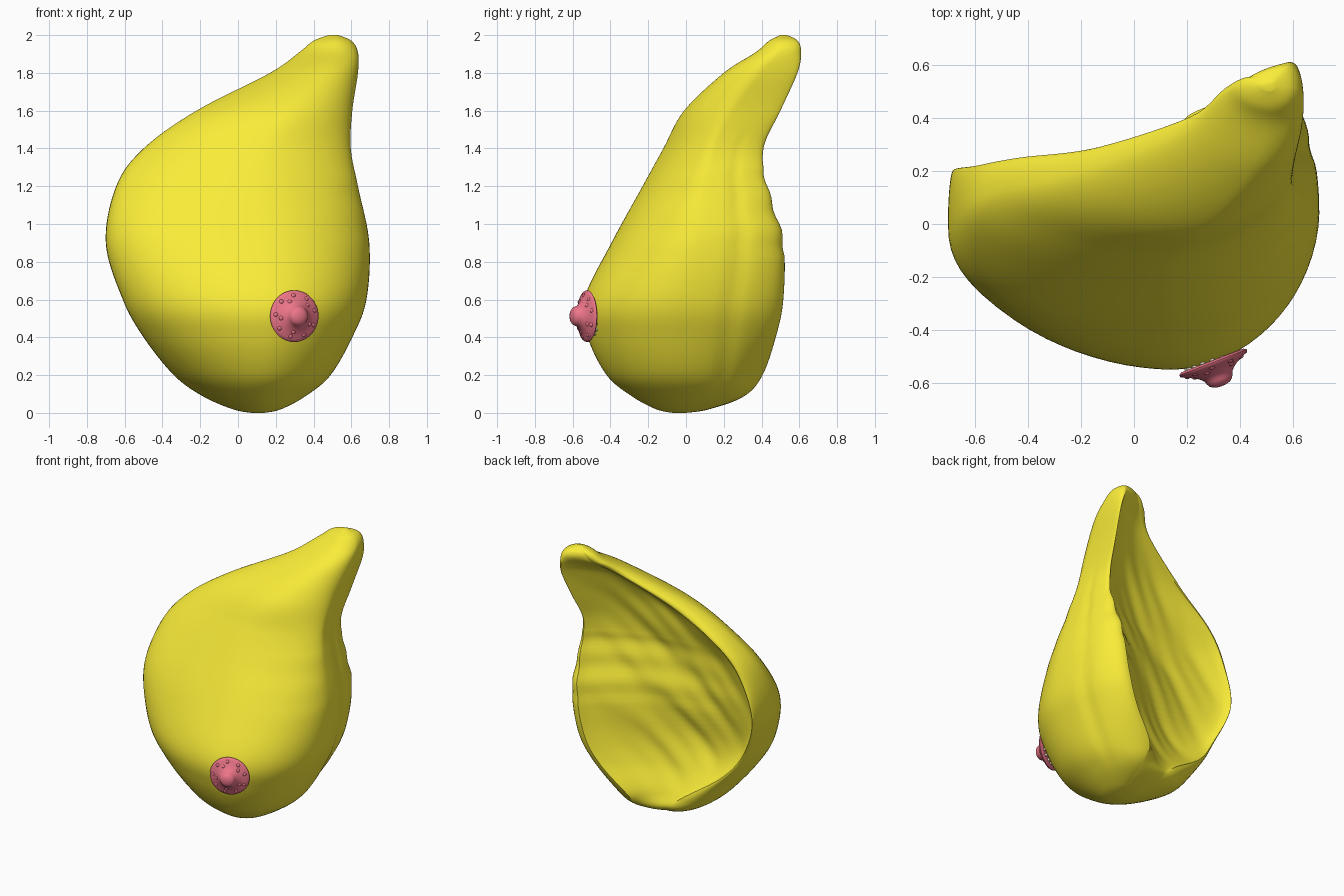
import bpy, bmesh
from math import sin, cos, pi, exp, radians
from mathutils import Matrix, Vector

if "Cube" in bpy.data.objects:
    bpy.data.objects.remove(bpy.data.objects["Cube"])


def material(name, rgb):
    m = bpy.data.materials.new(name)
    m.diffuse_color = (*rgb, 1)
    m.use_nodes = True
    m.node_tree.nodes["Principled BSDF"].inputs["Base Color"].default_value = m.diffuse_color
    return m


def finish(bm, name, mat, angle=50):
    bmesh.ops.recalc_face_normals(bm, faces=bm.faces)
    me = bpy.data.meshes.new(name)
    bm.to_mesh(me)
    bm.free()
    ob = bpy.data.objects.new(name, me)
    bpy.context.collection.objects.link(ob)
    me.materials.append(mat)
    bpy.ops.object.select_all(action='DESELECT')
    ob.select_set(True)
    bpy.context.view_layer.objects.active = ob
    bpy.ops.object.shade_smooth_by_angle(angle=radians(angle))
    return ob


def skin(bm, loops):
    # bridge successive closed loops and cap both ends with fans
    rings = [[bm.verts.new(p) for p in lp] for lp in loops]
    n = len(rings[0])
    for a, b in zip(rings, rings[1:]):
        for i in range(n):
            j = (i + 1) % n
            bm.faces.new((a[i], a[j], b[j], b[i]))
    for ring in (rings[0], rings[-1]):
        c = bm.verts.new(sum((v.co for v in ring), Vector()) / n)
        for i in range(n):
            bm.faces.new((ring[i], ring[(i + 1) % n], c))


yellow = material("fat_yellow", (0.95, 0.84, 0.04))
pink = material("areola_pink", (0.84, 0.18, 0.25))
cream = material("duct_cream", (0.72, 0.68, 0.52))

# Slices: z, left x, right x, front y, left rim x y, right rim x y, hollow depth
ROWS = [
    (0.00, .07, .14, -.07, .10, .00, .12, .00, 0),
    (0.02, -.03, .23, -.16, .05, .11, .16, .12, -.01),
    (0.09, -.19, .36, -.29, -.02, .26, .18, .31, -.01),
    (0.20, -.34, .49, -.42, -.14, .26, .20, .405, .06),
    (0.40, -.50, .605, -.52, -.42, .18, .37, .475, .15),
    (0.60, -.61, .68, -.54, -.57, .14, .47, .515, .19),
    (0.90, -.70, .695, -.395, -.68, .20, .53, .515, .20),
    (1.20, -.645, .635, -.23, -.59, .22, .555, .43, .17),
    (1.40, -.50, .597, -.12, -.43, .25, .55, .41, .13),
    (1.60, -.22, .605, -.01, -.12, .29, .58, .50, .11),
    (1.80, .17, .635, .20, .24, .41, .605, .59, .06),
    (1.91, .325, .635, .37, .40, .53, .585, .61, 0),
    (1.97, .40, .60, .44, .45, .555, .565, .59, -.01),
    (2.00, .48, .53, .50, .49, .53, .52, .535, 0),
]


def row_at(t):
    # smooth interpolation between slice rows
    i = min(int(t), len(ROWS) - 2)
    f = t - i
    p = [ROWS[max(0, min(len(ROWS) - 1, i + k))] for k in (-1, 0, 1, 2)]
    return [b + .5 * f * (c - a + f * (2*a - 5*b + 4*c - d + f * (3*(b - c) + d - a)))
            for a, b, c, d in zip(*p)]


def slice_loop(t):
    z, xl, xr, yf, lx, ly, rx, ry, sag = row_at(t)
    if .85 < z < 1.3:
        ry += .007 * sin(34 * z)          # ragged inner edge
    xf = xl + .58 * (xr - xl)
    wl, wr = yf + .65 * (ly - yf), yf + .5 * (ry - yf)
    pts = []
    for i in range(10):                   # left rim to widest left
        a = pi / 2 * (1 - i / 10)
        pts.append((xl + (lx - xl) * (1 - cos(a)), wl + (ly - wl) * sin(a), z))
    e_left = 1.1 - .28 * exp(-((z - 1) / .3) ** 2)
    e_right = 1.04 + .2 * exp(-((z - 1.4) / .35) ** 2)
    for i in range(36):                   # front: boxier mid left, flatter upper right
        a = pi * i / 36
        side, w, e = (xl, wl, e_left) if a < pi / 2 else (xr, wr, e_right)
        pts.append((xf + (side - xf) * abs(cos(a)) ** e, w + (yf - w) * sin(a) ** e, z))
    crease = .012 * max(0, min(1, (1.5 - z) * 3, z * 5))
    for i in range(20):                   # right flank with a shallow crease
        a = pi / 2 * i / 20
        dent = crease * exp(-((sin(a) - .5) / .09) ** 2)
        pts.append((xr + (rx - xr) * (1 - cos(a)) - dent, wr + (ry - wr) * sin(a), z))
    for i in range(48):                   # hollow back with slanting muscle grooves
        s = i / 48
        x, y = rx + (lx - rx) * s, ry + (ly - ry) * s
        bow = (4 * s * (1 - s)) ** .75
        q = z - 1.25 * x
        groove = sin(15 * q + 2 * sin(3 * x)) + .6 * sin(29 * q + 2 * x) * sin(3 * x + 3 * z)
        pts.append((x, y - sag * bow + .05 * max(sag, 0) * bow * groove, z))
    return [Vector(p) for p in pts]


# Main tissue body
bm = bmesh.new()
STEPS = 9
skin(bm, [slice_loop(i / STEPS) for i in range((len(ROWS) - 1) * STEPS + 1)])
finish(bm, "fat_body", yellow)

# Areola frame: local z points outward from the front
place = (Matrix.Translation((.30, -.527, .512)) @ Matrix.Rotation(radians(21), 4, 'Z')
         @ Matrix.Rotation(radians(90), 4, 'X'))

# Areola disc and nipple, lathed
PROFILE = [(.005, -.012), (.09, -.012), (.125, -.014), (.137, -.006), (.134, .003), (.12, .009),
           (.10, .018), (.08, .028), (.066, .040), (.056, .050), (.052, .062), (.046, .074),
           (.034, .083), (.017, .088), (.004, .089)]
bm = bmesh.new()
skin(bm, [[Vector((r * cos(2*pi*k/48), r * sin(2*pi*k/48), h)) for k in range(48)]
          for r, h in PROFILE])
# Small glands mostly sunk into the disc
for count, r, h in ((5, .083, .016), (9, .108, .004)):
    for k in range(count):
        a = 2 * pi * k / count + r * 9
        bmesh.ops.create_uvsphere(bm, u_segments=12, v_segments=8, radius=.015,
                                  matrix=Matrix.Translation((r * cos(a), r * sin(a), h)))
bm.transform(place)
finish(bm, "areola_and_nipple", pink, 60)

# Short ducts behind the disc
bm = bmesh.new()
for k in range(16):
    a = 2 * pi * k / 16
    bmesh.ops.create_cone(bm, cap_ends=True, segments=8, radius1=.006, radius2=.011, depth=.06,
                          matrix=Matrix.Translation((.10 * cos(a), .10 * sin(a), -.038)))
bm.transform(place)
finish(bm, "ducts", cream)
